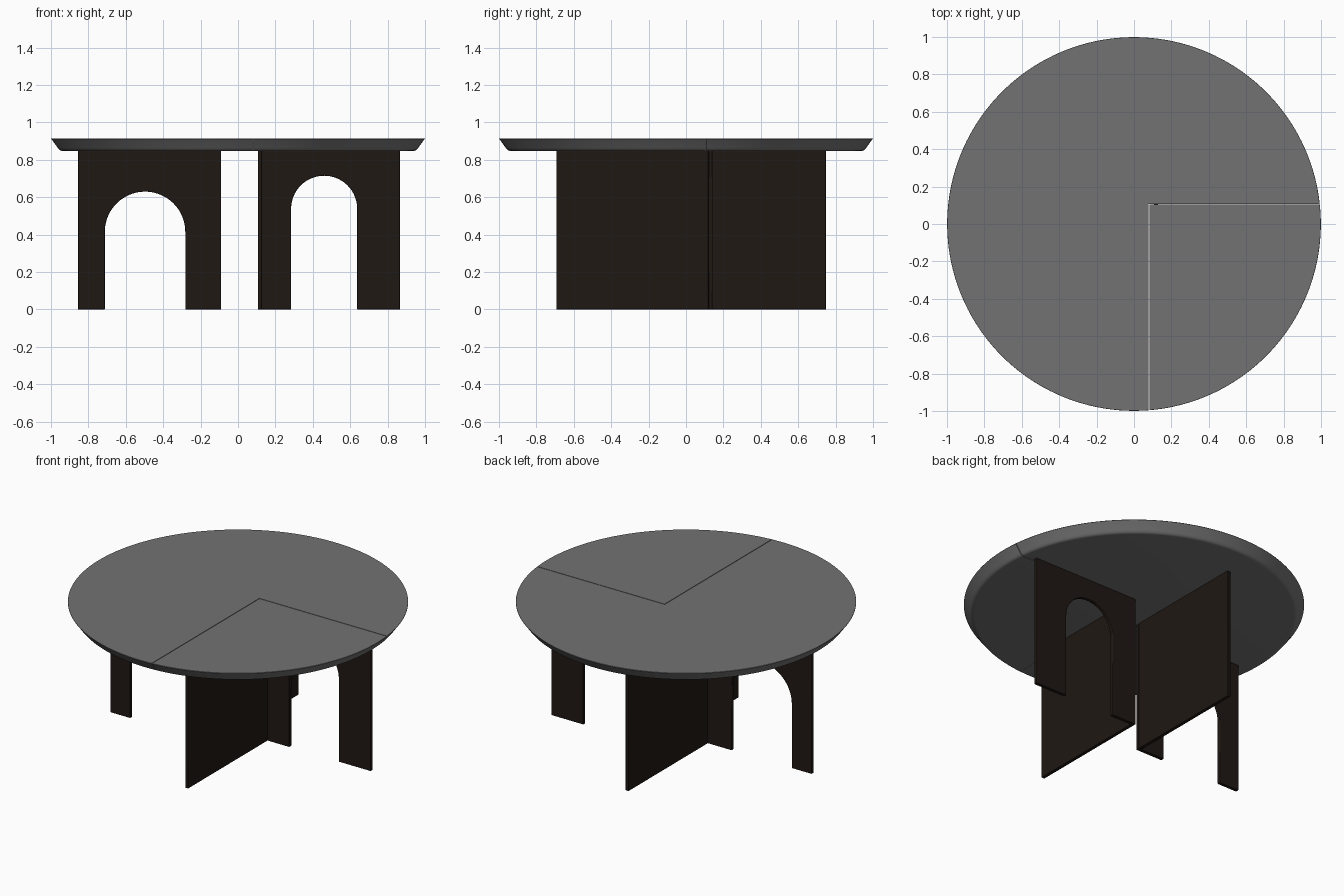
import bpy, bmesh
from math import pi, sin, cos, asin, acos

if "Cube" in bpy.data.objects:
    bpy.data.objects.remove(bpy.data.objects["Cube"])


def material(name, color):
    m = bpy.data.materials.new(name)
    m.diffuse_color = color
    m.use_nodes = True
    m.node_tree.nodes["Principled BSDF"].inputs["Base Color"].default_value = m.diffuse_color
    return m


STONE = material("grey_top", (0.17, 0.17, 0.17, 1))
WOOD = material("dark_wood", (0.014, 0.009, 0.0065, 1))


def finish(name, bm, mat):
    bmesh.ops.recalc_face_normals(bm, faces=bm.faces)
    me = bpy.data.meshes.new(name)
    bm.to_mesh(me)
    bm.free()
    ob = bpy.data.objects.new(name, me)
    bpy.context.collection.objects.link(ob)
    me.materials.append(mat)
    return ob


def loft(name, rings, mat):
    """Closed solid through equal-length outlines, capped at both ends."""
    bm = bmesh.new()
    loops = [[bm.verts.new(p) for p in ring] for ring in rings]
    n = len(loops[0])
    for a, b in zip(loops, loops[1:]):
        for i in range(n):
            j = (i + 1) % n
            bm.faces.new((a[i], a[j], b[j], b[i]))
    bm.faces.new(loops[0])
    bm.faces.new(loops[-1])
    return finish(name, bm, mat)


def smooth(ob):
    bpy.ops.object.select_all(action='DESELECT')
    ob.select_set(True)
    bpy.context.view_layer.objects.active = ob
    bpy.ops.object.shade_smooth_by_angle(angle=pi / 6)


# Table top: one quarter piece and the larger remainder, split by a fine gap
EDGE = [(0.938, 0.848), (0.946, 0.849), (0.953, 0.8525), (0.959, 0.858),
        (0.965, 0.866), (0.996, 0.909), (0.999, 0.9125), (0.998, 0.9145)]
CX, CY, GAP = 0.08, 0.105, 0.002


def top_piece(name, cx, cy, large, steps):
    rings = []
    for r, z in EDGE:
        start, end = -acos(cx / r), asin(cy / r)
        if large:
            start, end = end, start + 2 * pi
        arc = [start + (end - start) * i / steps for i in range(steps + 1)]
        rings.append([(cx, cy, z)] + [(r * cos(a), r * sin(a), z) for a in arc])
    smooth(loft(name, rings, STONE))


top_piece("top_quarter", CX + GAP, CY - GAP, False, 48)
top_piece("top_main", CX - GAP, CY + GAP, True, 120)

# Legs: each is an arched panel joined to a solid panel at a right angle
LEG_H, T = 0.848, 0.022


def panel(name, outline, y0, y1):
    ob = loft(name, [[(x, y, z) for x, z in outline] for y in (y0, y1)], WOOD)
    b = ob.modifiers.new("soft_edges", 'BEVEL')
    b.width, b.segments, b.limit_method, b.angle_limit = 0.003, 2, 'ANGLE', pi / 4
    smooth(ob)


def arched_panel(name, x0, x1, h0, h1, crown, y):
    r, c = (h1 - h0) / 2, (h0 + h1) / 2
    arch = [(c + r * cos(pi * i / 40), crown - r + r * sin(pi * i / 40))
            for i in range(41)]
    outline = [(x0, 0), (x0, LEG_H), (x1, LEG_H), (x1, 0), (h1, 0)] + arch + [(h0, 0)]
    panel(name, outline, y, y + T)


def solid_panel(name, x, y0, y1):
    panel(name, [(x, 0), (x, LEG_H), (x + T, LEG_H), (x + T, 0)], y0, y1)


arched_panel("left_arched_leg", -0.855, -0.09, -0.712, -0.282, 0.63, -0.086)
solid_panel("left_solid_leg", -0.09 - T, -0.064, 0.748)
arched_panel("right_arched_leg", 0.106, 0.866, 0.284, 0.637, 0.715, 0.12)
solid_panel("right_solid_leg", 0.106, -0.693, 0.12)
